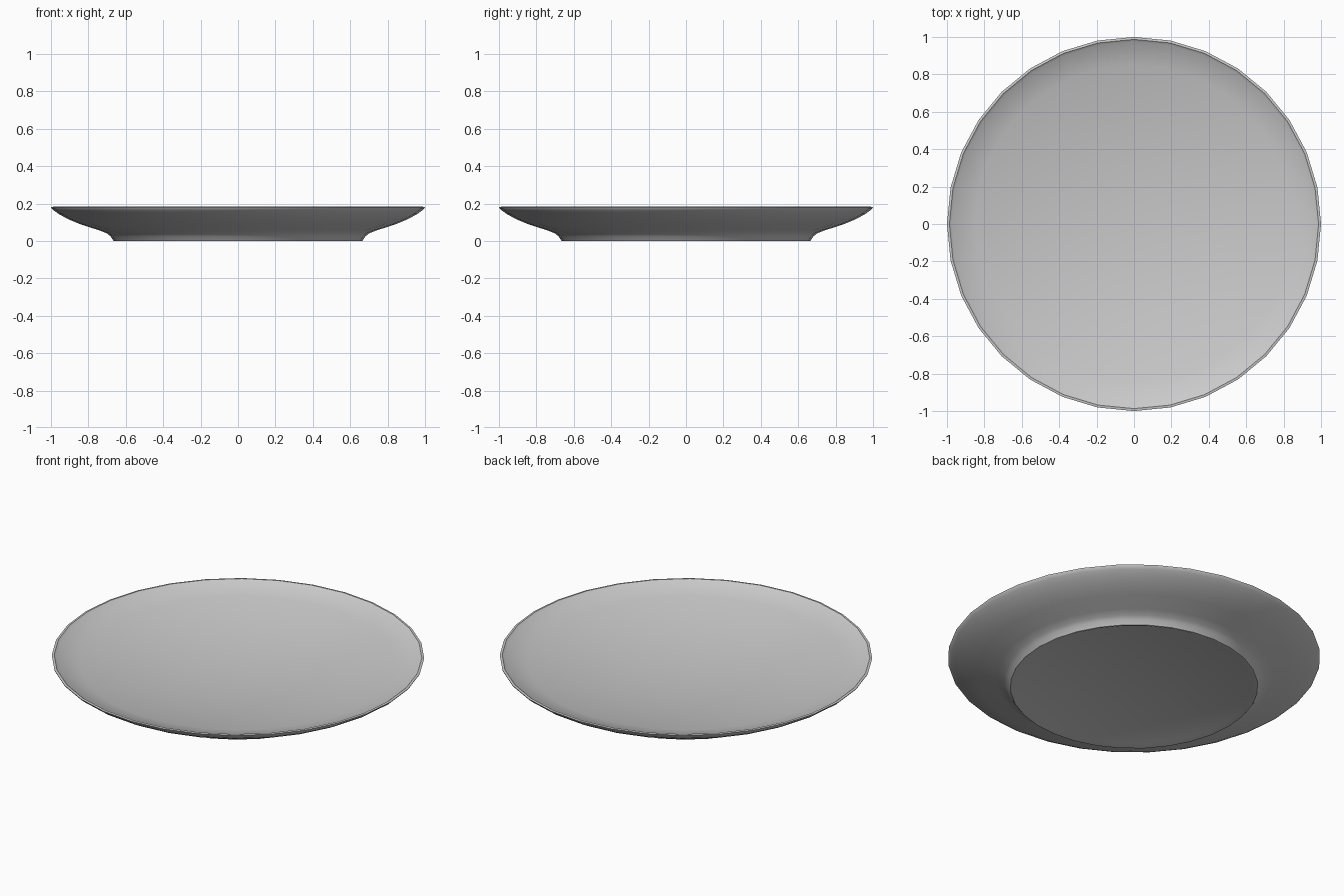
import bpy, bmesh
from math import radians, sin, cos, pi

cube = bpy.data.objects.get("Cube")
if cube:
    bpy.data.objects.remove(cube, do_unlink=True)

SIDES = 32


def make_material(name, rgb):
    mat = bpy.data.materials.new(name)
    mat.use_nodes = True
    colour = (*rgb, 1.0)
    mat.diffuse_color = colour
    mat.node_tree.nodes["Principled BSDF"].inputs["Base Color"].default_value = colour
    return mat


def lathe(name, profile, mat):
    """Revolve (radius, height) points around z; zero radius makes a centre point."""
    bm = bmesh.new()
    rings = []
    for r, z in profile:
        if r == 0:
            rings.append([bm.verts.new((0, 0, z))] * SIDES)
        else:
            angles = [2 * pi * i / SIDES for i in range(SIDES)]
            rings.append([bm.verts.new((r * cos(a), r * sin(a), z)) for a in angles])
    for low, high in zip(rings, rings[1:]):
        for i in range(SIDES):
            j = (i + 1) % SIDES
            corners = dict.fromkeys((low[i], low[j], high[j], high[i]))
            bm.faces.new(list(corners))
    bmesh.ops.recalc_face_normals(bm, faces=bm.faces)
    mesh = bpy.data.meshes.new(name)
    bm.to_mesh(mesh)
    bm.free()
    mesh.materials.append(mat)
    obj = bpy.data.objects.new(name, mesh)
    bpy.context.collection.objects.link(obj)
    bpy.ops.object.select_all(action="DESELECT")
    obj.select_set(True)
    bpy.context.view_layer.objects.active = obj
    bpy.ops.object.shade_smooth_by_angle(angle=radians(32))
    return obj


# Recessed underside, foot and flared outer wall up to the rim
outside = [(0, 0.01), (0.63, 0.01), (0.655, 0), (0.665, 0),
           (0.682, 0.025), (0.70, 0.04), (0.74, 0.056), (0.84, 0.088),
           (0.91, 0.117), (0.96, 0.145), (0.985, 0.163), (0.997, 0.174),
           (1, 0.181), (0.987, 0.183)]

# Shallow curved dish from the rim down to the centre
dish = [(r, 0.05 + 0.13 * r * r) for r in (0.975, 0.85, 0.7, 0.52, 0.3, 0)]

lathe("plate", outside + dish, make_material("light grey ceramic", (0.59, 0.59, 0.59)))
